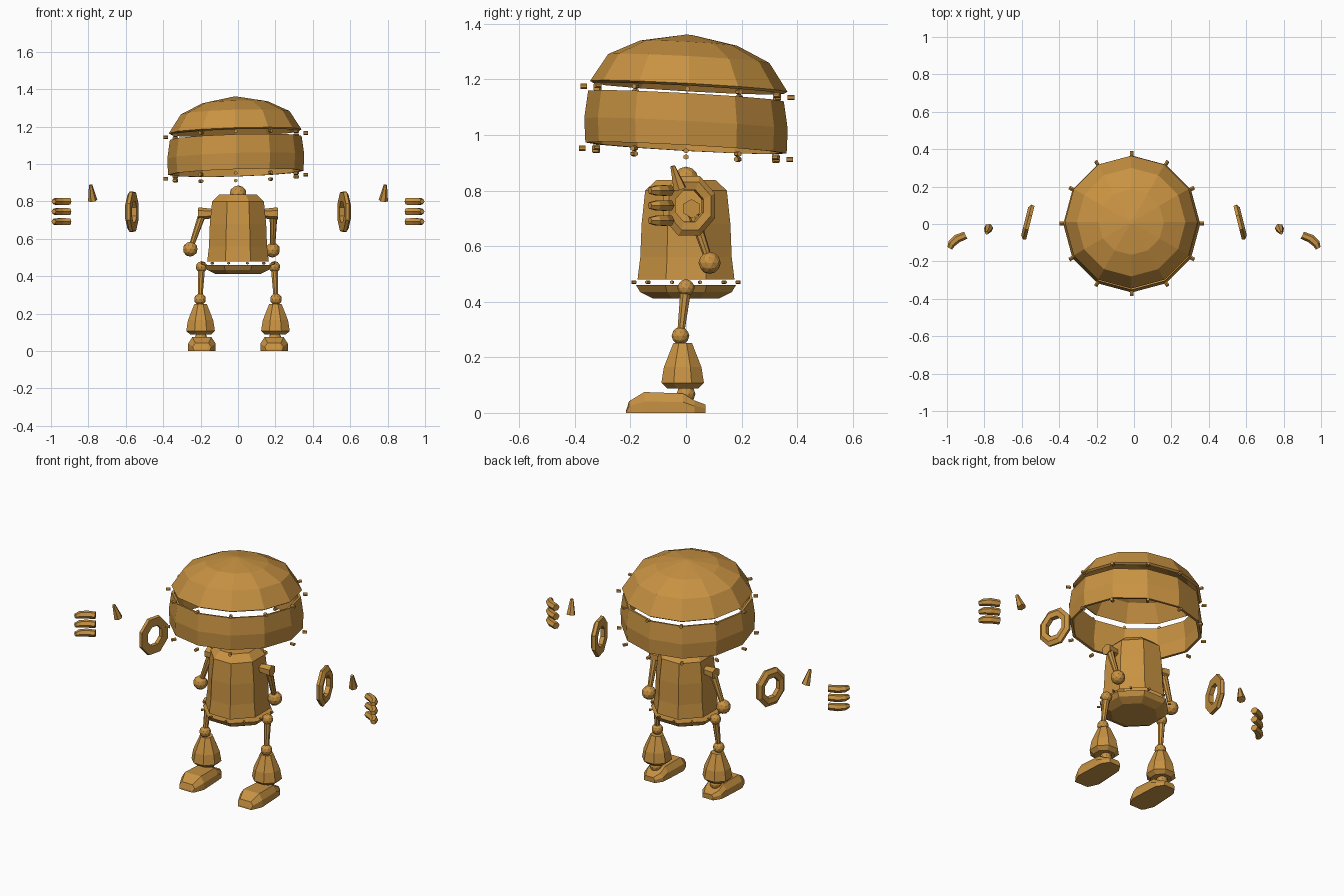
import bpy, bmesh, math
from mathutils import Vector, Matrix

cube = bpy.data.objects.get("Cube")
if cube:
    bpy.data.objects.remove(cube, do_unlink=True)

gold = bpy.data.materials.new("warm gold")
gold.use_nodes = True
gold.diffuse_color = (0.58, 0.29, 0.055, 1)
gold.node_tree.nodes["Principled BSDF"].inputs["Base Color"].default_value = gold.diffuse_color


def finish(name, bm):
    bmesh.ops.recalc_face_normals(bm, faces=bm.faces)
    mesh = bpy.data.meshes.new(name)
    bm.to_mesh(mesh)
    bm.free()
    mesh.materials.append(gold)
    ob = bpy.data.objects.new(name, mesh)
    bpy.context.collection.objects.link(ob)
    return ob


def bridge(bm, a, b):
    for i in range(len(a)):
        j = (i + 1) % len(a)
        bm.faces.new((a[i], a[j], b[j], b[i]))


def lathe(name, profile, sides, center=(0, 0), stretch=1, phase=0, tilt=(0, 0), caps=(True, True)):
    """Stack of polygon rings (radius, height), optionally leaning."""
    bm = bmesh.new()
    rings = []
    for r, z in profile:
        ring = []
        for i in range(sides):
            a = math.tau * (i + phase) / sides
            x, y = r * math.cos(a), r * stretch * math.sin(a)
            ring.append(bm.verts.new((x + center[0], y + center[1], z + tilt[0] * x + tilt[1] * y)))
        rings.append(ring)
    for a, b in zip(rings, rings[1:]):
        bridge(bm, a, b)
    if caps[0]:
        bm.faces.new(rings[0][::-1])
    if caps[1]:
        bm.faces.new(rings[-1])
    return finish(name, bm)


def shell(ob, thickness):
    mod = ob.modifiers.new("wall", "SOLIDIFY")
    mod.thickness = thickness
    mod.offset = -1


def ball(name, pos, radius):
    bm = bmesh.new()
    bmesh.ops.create_icosphere(bm, subdivisions=2, radius=radius, matrix=Matrix.Translation(pos))
    return finish(name, bm)


def rod(name, a, b, r1, r2, sides=8):
    a, b = Vector(a), Vector(b)
    d = b - a
    m = Matrix.Translation((a + b) / 2) @ d.to_track_quat("Z", "Y").to_matrix().to_4x4()
    bm = bmesh.new()
    bmesh.ops.create_cone(bm, cap_ends=True, segments=sides, radius1=r1, radius2=r2, depth=d.length, matrix=m)
    return finish(name, bm)


def bolts(name, count, radius, z, size, center=(0, 0), tilt=(0, 0), phase=0):
    """Ring of small pegs pointing outward."""
    for i in range(count):
        a = math.tau * (i + phase) / count
        d = Vector((math.cos(a), math.sin(a), 0))
        p = d * radius + Vector((center[0], center[1], z + (tilt[0] * d.x + tilt[1] * d.y) * radius))
        rod(f"{name}_{i + 1}", p - d * size, p + d * size, size * 0.8, size * 0.8, 6)


# Head: faceted dome and visor band, both slightly tilted
lean = (0.03, -0.055)
dome = lathe("head_dome", [(0.355, 1.175), (0.29, 1.275), (0.175, 1.33), (0.012, 1.36)], 12,
             (-0.015, 0.01), tilt=lean, caps=(False, True))
shell(dome, 0.015)
band = lathe("head_band", [(0.362, 0.953), (0.366, 1.04), (0.352, 1.14)], 12,
             (-0.012, 0), tilt=lean, caps=(False, False))
shell(band, 0.015)
bolts("upper_head_bolt", 12, 0.373, 1.155, 0.012, (-0.012, 0.005), lean)
bolts("lower_head_bolt", 12, 0.373, 0.932, 0.012, (-0.012, 0), lean)

# Body: rounded bell, neck ball and separate base plate
lathe("torso", [(0.178, 0.48), (0.168, 0.56), (0.163, 0.68), (0.15, 0.8), (0.108, 0.838)], 8,
      stretch=1.06, phase=0.5, caps=(False, True))
ball("neck_ball", (0, 0, 0.84), 0.046)
lathe("base_plate", [(0.13, 0.412), (0.178, 0.434), (0.195, 0.46)], 8, phase=0.5)
bolts("base_bolt", 12, 0.194, 0.47, 0.008, phase=0.5)


def foot(name, cx):
    """Loft of cross-sections from heel to toe: (y, half width, height)."""
    bm = bmesh.new()
    prev = None
    sections = [(0.07, 0.035, 0.03), (0.03, 0.062, 0.045), (-0.01, 0.066, 0.07),
                (-0.15, 0.073, 0.075), (-0.205, 0.05, 0.042), (-0.215, 0.042, 0.01)]
    for k, (y, w, h) in enumerate(sections):
        ring = [bm.verts.new((cx + sx * w, y, z * h))
                for sx, z in ((-1, 0), (-1, 0.55), (-0.7, 1), (0.7, 1), (1, 0.55), (1, 0))]
        if prev:
            bridge(bm, prev, ring)
        else:
            bm.faces.new(ring)
        prev = ring
    bm.faces.new(prev)
    finish(name, bm)


def cuff(name, s):
    """Octagonal bevelled ring turned slightly toward the front."""
    m = Matrix.Translation((s * 0.567, 0.01, 0.745)) @ Matrix.Rotation(s * math.radians(14), 4, "Z")
    bm = bmesh.new()
    rings = []
    for r, x in [(0.108, -0.013), (0.112, 0.004), (0.09, 0.018), (0.06, 0.013), (0.058, -0.013)]:
        ring = []
        for i in range(8):
            a = math.tau * (i + 0.5) / 8
            ring.append(bm.verts.new(m @ Vector((s * x, r * 0.93 * math.cos(a), r * 1.04 * math.sin(a)))))
        rings.append(ring)
    for a, b in zip(rings, rings[1:] + rings[:1]):
        bridge(bm, a, b)
    finish(name, bm)


def finger(name, s, z):
    """Bent, tapering finger lofted along a short curve."""
    bm = bmesh.new()
    prev = None
    path = [(0.9, -0.06, 0.021), (0.945, -0.078, 0.023), (0.975, -0.105, 0.021), (0.985, -0.13, 0.014)]
    for k, (x, y, r) in enumerate(path):
        turn = math.radians(-25 - 12 * k)
        ring = []
        for i in range(6):
            a = math.tau * i / 6
            u = r * math.cos(a)
            ring.append(bm.verts.new((s * (x - u * math.sin(turn)), y + u * math.cos(turn),
                                      z + r * 0.95 * math.sin(a))))
        if prev:
            bridge(bm, prev, ring)
        else:
            bm.faces.new(ring)
        prev = ring
    bm.faces.new(prev)
    finish(name, bm)


for side, s in (("left", 1), ("right", -1)):
    # Leg
    hip, knee = (s * 0.195, 0, 0.45), (s * 0.203, -0.02, 0.277)
    ball(side + "_hip_ball", hip, 0.031)
    rod(side + "_thigh", hip, knee, 0.021, 0.013)
    ball(side + "_knee_ball", knee, 0.032)
    lathe(side + "_shin", [(0.06, 0.088), (0.083, 0.108), (0.073, 0.165), (0.036, 0.252)], 8,
          (s * 0.2, -0.012), phase=0.5)
    ball(side + "_ankle_ball", (s * 0.198, 0, 0.068), 0.034)
    foot(side + "_foot", s * 0.193)

    # Arm, hanging a little differently on each side
    hand = Vector((0.185, 0.085, 0.54)) if s > 0 else Vector((-0.255, 0.01, 0.545))
    shoulder = Vector((s * 0.19, 0.02, 0.735))
    rod(side + "_shoulder_joint", (s * 0.135, 0.015, 0.735), (s * 0.212, 0.02, 0.735), 0.025, 0.034, 6)
    rod(side + "_arm", shoulder, hand, 0.021, 0.013)
    ball(side + "_elbow_ball", hand, 0.04)

    # Floating cuff, thumb and fingers
    cuff(side + "_cuff", s)
    rod(side + "_thumb", (s * 0.777, -0.022, 0.805), (s * 0.788, -0.048, 0.888), 0.025, 0.009, 6)
    for i in range(3):
        finger(f"{side}_finger_{i + 1}", s, 0.692 + 0.054 * i)
